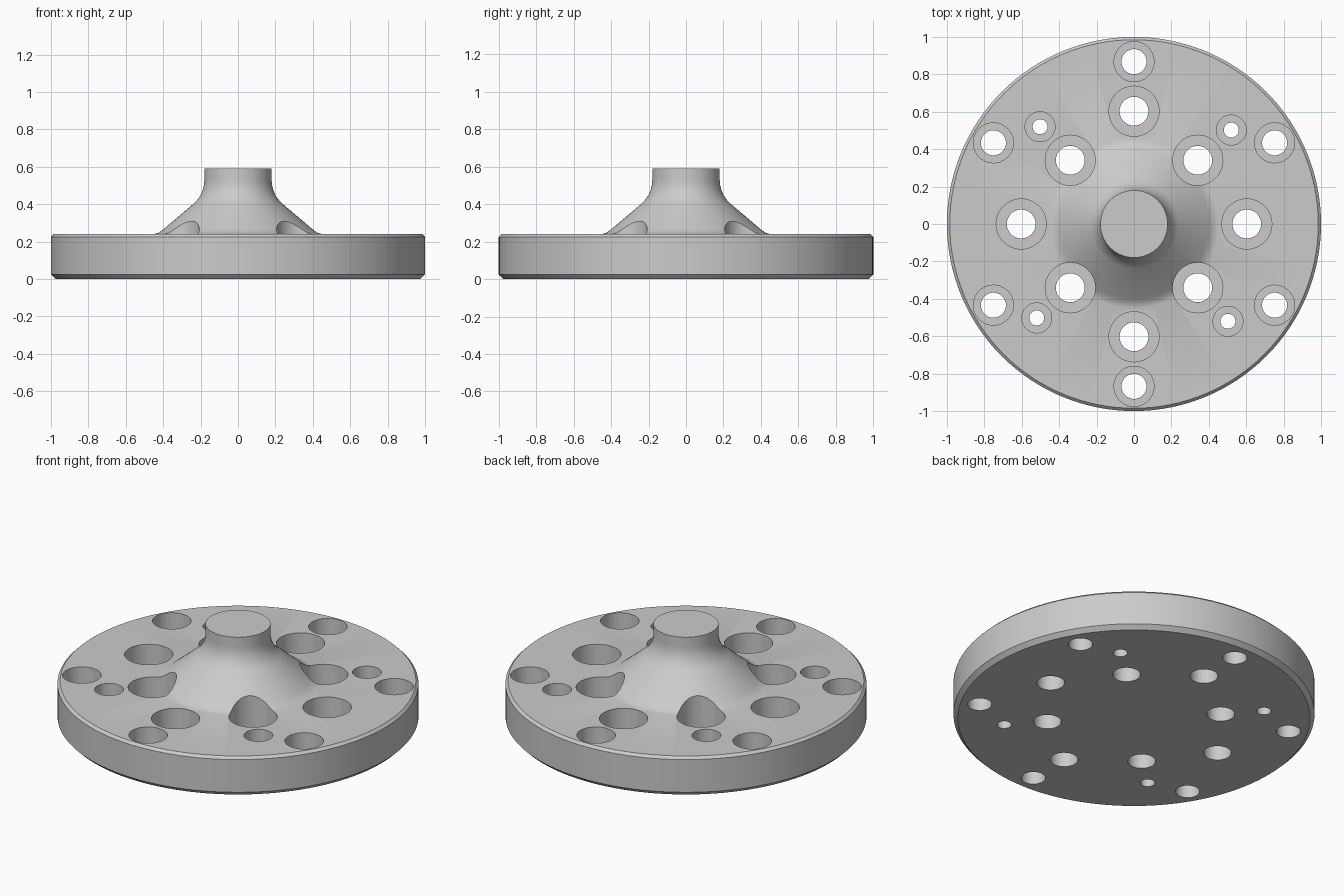
import bpy, bmesh
from math import sin, cos, pi, radians

if "Cube" in bpy.data.objects:
    bpy.data.objects.remove(bpy.data.objects["Cube"], do_unlink=True)

grey = bpy.data.materials.new("plain grey")
grey.use_nodes = True
colour = (0.6, 0.6, 0.6, 1)
grey.diffuse_color = colour
grey.node_tree.nodes["Principled BSDF"].inputs["Base Color"].default_value = colour


def lathe(name, profile, sides, x=0, y=0):
    """Solid of revolution from (radius, height) pairs, capped at both ends."""
    bm = bmesh.new()
    rings = []
    for r, z in profile:
        rings.append([bm.verts.new((x + r * cos(2 * pi * i / sides),
                                    y + r * sin(2 * pi * i / sides), z))
                      for i in range(sides)])
    for low, high in zip(rings, rings[1:]):
        for i in range(sides):
            j = (i + 1) % sides
            bm.faces.new((low[i], low[j], high[j], high[i]))
    bm.faces.new(rings[0][::-1])
    bm.faces.new(rings[-1])
    bmesh.ops.recalc_face_normals(bm, faces=bm.faces)
    mesh = bpy.data.meshes.new(name)
    bm.to_mesh(mesh)
    bm.free()
    obj = bpy.data.objects.new(name, mesh)
    bpy.context.collection.objects.link(obj)
    return obj


# Disc with chamfered rims, conical boss and straight neck
plate_top = 0.24
profile = [(0.975, 0), (1, 0.025), (1, 0.225), (0.985, plate_top),
           (0.45, plate_top), (0.425, 0.247), (0.4, 0.265)]
# Concave fillet between the cone and the neck
fillet, neck, start = 0.17, 0.18, 0.53
for step in range(9):
    a = radians(48) * (1 - step / 8)
    profile.append((neck + fillet * (1 - cos(a)), start - fillet * sin(a)))
profile.append((neck, 0.59))
flange = lathe("flange", profile, 128)
flange.data.materials.append(grey)

# Counterbored holes: count, circle radius, first angle, bore, head, seat height
patterns = [
    (4, 0.603, 0, 0.077, 0.134, 0.09),
    (4, 0.482, 45, 0.077, 0.134, 0.09),
    (6, 0.868, 30, 0.067, 0.107, 0.11),
    (4, 0.723, 44, 0.04, 0.08, 0.15),
]
cutters = []
for count, circle, first, bore, head, seat in patterns:
    for i in range(count):
        a = radians(first) + 2 * pi * i / count
        cutters.append(lathe("hole_cutter",
                             [(bore, -0.1), (bore, seat), (head, seat), (head, 0.8)],
                             48, circle * cos(a), circle * sin(a)))

for cutter in cutters:
    cutter.hide_render = True
    cut = flange.modifiers.new("hole", 'BOOLEAN')
    cut.operation = 'DIFFERENCE'
    cut.solver = 'EXACT'
    cut.object = cutter

# Bake the holes and discard the cutters
bpy.context.view_layer.update()
graph = bpy.context.evaluated_depsgraph_get()
baked = bpy.data.meshes.new_from_object(flange.evaluated_get(graph))
flange.modifiers.clear()
flange.data = baked
baked.name = "flange"
for cutter in cutters:
    bpy.data.objects.remove(cutter, do_unlink=True)
baked.materials.clear()
baked.materials.append(grey)
for face in baked.polygons:
    face.material_index = 0

for obj in bpy.context.selected_objects:
    obj.select_set(False)
flange.select_set(True)
bpy.context.view_layer.objects.active = flange
bpy.ops.object.shade_smooth_by_angle(angle=radians(30))
